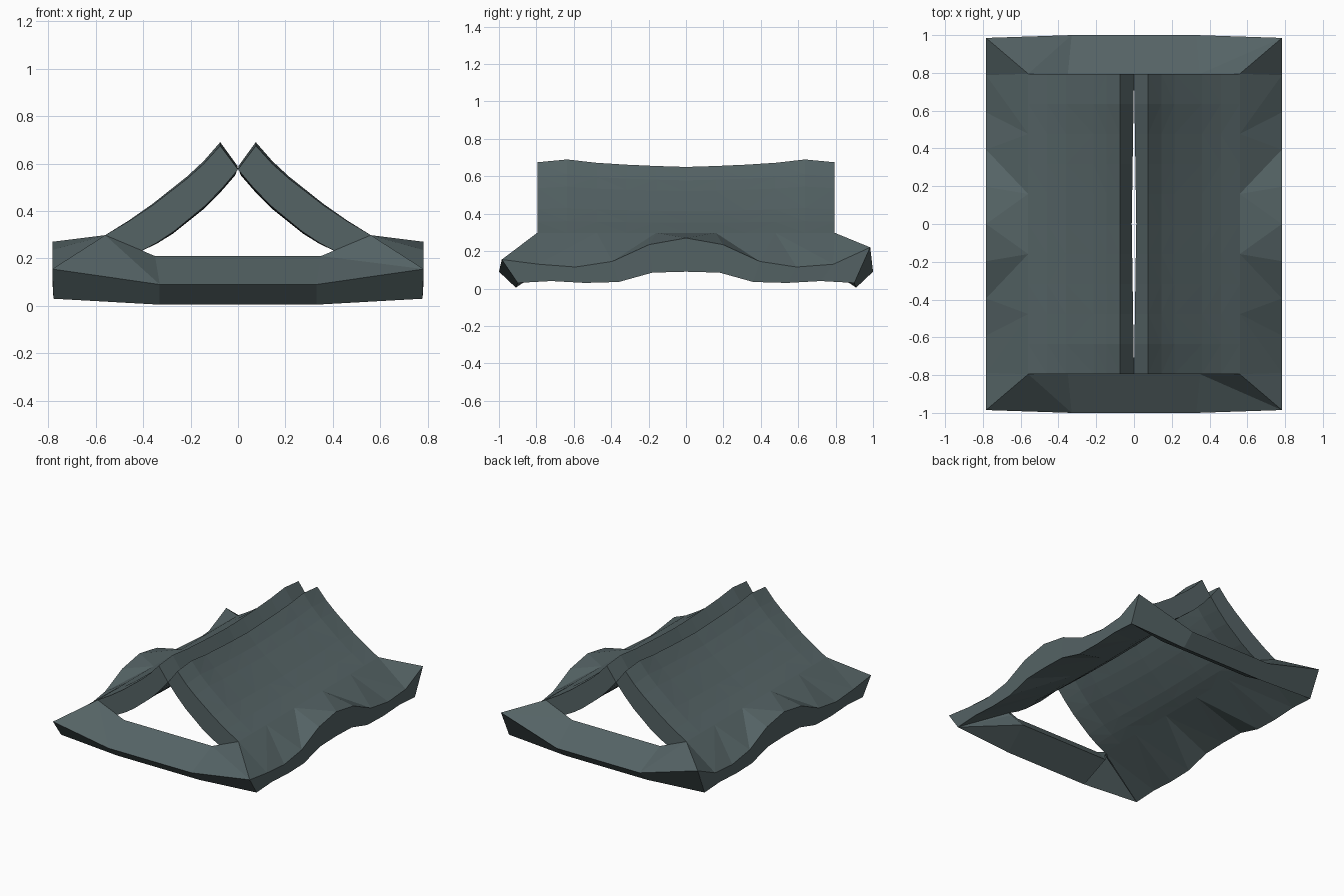
import bpy, bmesh

cube = bpy.data.objects.get("Cube")
if cube:
    bpy.data.objects.remove(cube, do_unlink=True)

slate = bpy.data.materials.new("dark slate")
slate.use_nodes = True
colour = (0.09, 0.125, 0.13, 1)
slate.diffuse_color = colour
slate.node_tree.nodes["Principled BSDF"].inputs["Base Color"].default_value = colour


def slab(name, upper, lower):
    """Closed solid between two point grids of equal size."""
    bm = bmesh.new()
    skins = [[[bm.verts.new(p) for p in row] for row in grid] for grid in (upper, lower)]
    rows, cols = len(upper), len(upper[0])
    for skin in skins:
        for i in range(rows - 1):
            for j in range(cols - 1):
                a, b = skin[i][j], skin[i][j + 1]
                c, d = skin[i + 1][j + 1], skin[i + 1][j]
                # alternating diagonals give the zigzag folds
                if i % 2 == 0:
                    tris = ((a, b, c), (a, c, d))
                else:
                    tris = ((a, b, d), (b, c, d))
                for t in tris:
                    bm.faces.new(t)
    # walls round the rim
    rim = [(0, j) for j in range(cols)] + [(i, cols - 1) for i in range(1, rows)]
    rim += [(rows - 1, j) for j in range(cols - 2, -1, -1)]
    rim += [(i, 0) for i in range(rows - 2, 0, -1)]
    top, bottom = skins
    for (i, j), (k, l) in zip(rim, rim[1:] + rim[:1]):
        bm.faces.new((top[i][j], top[k][l], bottom[k][l], bottom[i][j]))
    bmesh.ops.recalc_face_normals(bm, faces=bm.faces)
    mesh = bpy.data.meshes.new(name)
    bm.to_mesh(mesh)
    bm.free()
    mesh.materials.append(slate)
    obj = bpy.data.objects.new(name, mesh)
    bpy.context.collection.objects.link(obj)
    return obj


# Roof slope sections (x, z), from ridge to the flare, and lengthwise waves from middle to end
OUTER = [(.075, .69), (.145, .61), (.215, .545), (.36, .43), (.46, .36), (.56, .298)]
INNER = [(.0, .59), (.065, .51), (.14, .43), (.27, .32), (.34, .27), (.41, .23)]
SAG = [.04, .035, .028, .018, 0, .015]
EAVE_TOP = [.27, .235, .145, .115, .13, .155]
EAVE_BOTTOM = [.09, .085, .035, .03, .04, .03]
BACK_CORNER = .22


def roof_slope(name, side):
    upper, lower = [], []
    for k in range(-5, 6):
        t, n = k / 5, abs(k)
        grids = []
        for section, shift in ((OUTER, 0), (INNER, .012)):
            row = []
            for j, (x, z) in enumerate(section):
                fade = 1 - j / 5
                x += shift * fade * (1 - n / 5)
                row.append((side * x, t * .795, z - SAG[n] * fade))
            grids.append(row)
        top = BACK_CORNER if k == 5 else EAVE_TOP[n]
        grids[0].append((side * .783, t * .985, top))
        grids[1].append((side * .778, t * .9, EAVE_BOTTOM[n]))
        upper.append(grids[0])
        lower.append(grids[1])
    slab(name, upper, lower)


def end_beam(name, way, corner):
    def line(end, mid):
        half = [end, mid]
        pts = half + [(-x, y, z) for x, y, z in reversed(half)]
        return [(x, way * y, z) for x, y, z in pts]
    upper = [line((.783, .985, corner), (.33, 1, .09)),
             line((.56, .795, .298), (.35, .795, .21))]
    lower = [line((.778, .9, .03), (.33, .91, .005)),
             line((.41, .79, .21), (.36, .725, .125))]
    slab(name, upper, lower)


roof_slope("left_roof_slope", 1)
roof_slope("right_roof_slope", -1)
end_beam("front_beam", -1, EAVE_TOP[5])
end_beam("back_beam", 1, BACK_CORNER)
